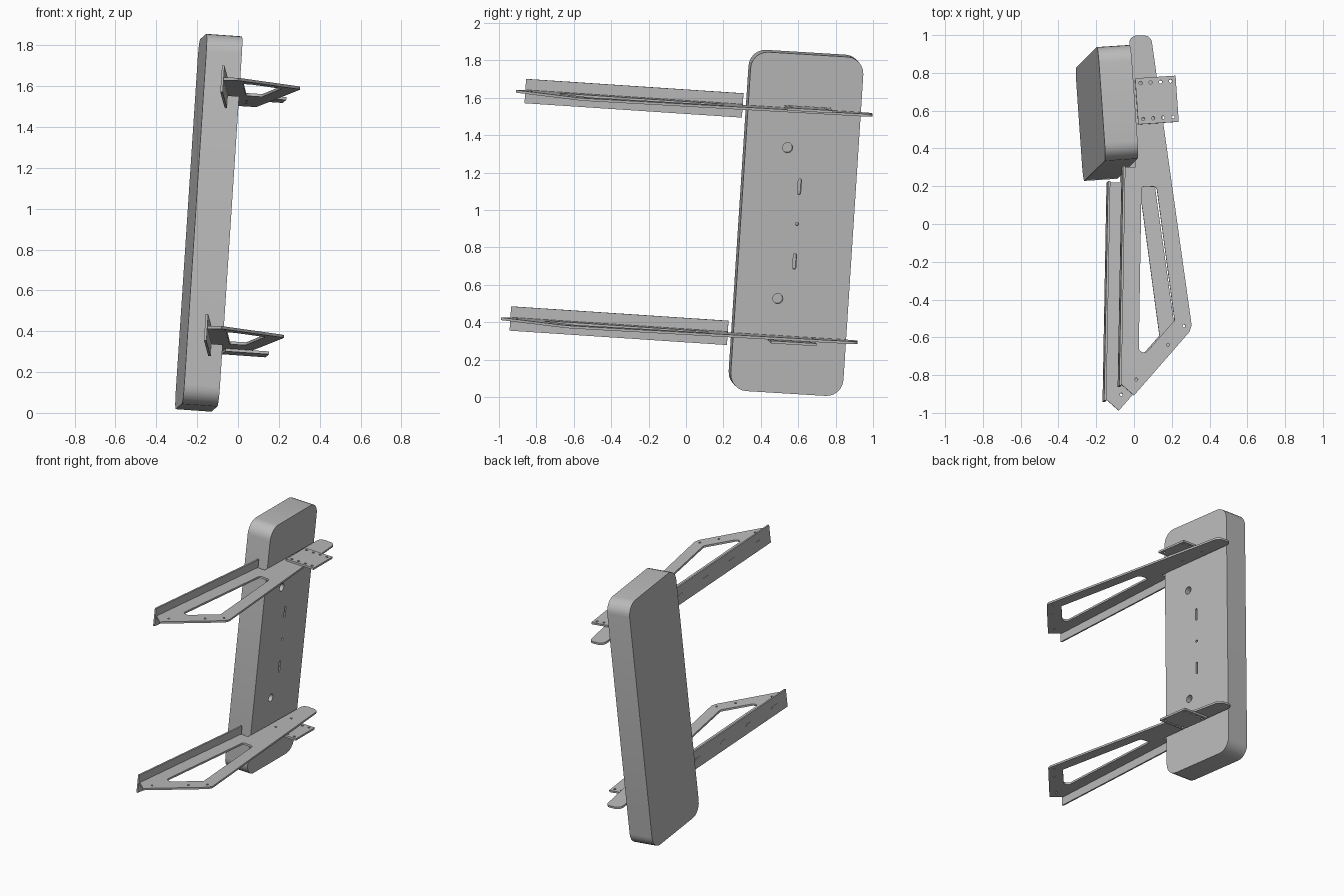
import bpy, bmesh, math
from mathutils import Matrix, Vector

cube = bpy.data.objects.get("Cube")
if cube:
    bpy.data.objects.remove(cube, do_unlink=True)

grey = bpy.data.materials.new("plain grey")
grey.use_nodes = True
grey.diffuse_color = (0.5, 0.5, 0.5, 1)
grey.node_tree.nodes["Principled BSDF"].inputs["Base Color"].default_value = grey.diffuse_color


def frame(origin, up, depth):
    """Orthonormal frame: returns (side, depth, up, origin)."""
    up = Vector(up).normalized()
    depth = Vector(depth)
    depth = (depth - up * depth.dot(up)).normalized()
    return depth.cross(up), depth, up, Vector(origin)


def to_matrix(x, y, z, origin):
    m = Matrix((x, y, z)).transposed().to_4x4()
    m.translation = origin
    return m


def rounded(corners, steps=6):
    """Outline from (x, y, radius) corners, each rounded by a tangent arc."""
    out = []
    for i, (x, y, r) in enumerate(corners):
        p = Vector((x, y))
        a = (Vector(corners[i - 1][:2]) - p).normalized()
        b = (Vector(corners[(i + 1) % len(corners)][:2]) - p).normalized()
        if r == 0:
            out.append(p)
            continue
        half = a.angle(b) / 2
        centre = p + (a + b).normalized() * r / math.sin(half)
        start = p + a * r / math.tan(half) - centre
        end = p + b * r / math.tan(half) - centre
        turn = start.angle_signed(end)
        for k in range(steps + 1):
            out.append(centre + Matrix.Rotation(-turn * k / steps, 2) @ start)
    return out


def rect(x, y, w, h, r=0):
    return rounded([(x - w / 2, y - h / 2, r), (x + w / 2, y - h / 2, r),
                    (x + w / 2, y + h / 2, r), (x - w / 2, y + h / 2, r)])


def circle(x, y, r, n=20):
    return [Vector((x + r * math.cos(math.tau * k / n), y + r * math.sin(math.tau * k / n)))
            for k in range(n)]


def sheet(name, outlines, thickness, matrix):
    """Filled outlines (inner ones become holes) given a thickness."""
    curve = bpy.data.curves.new(name, "CURVE")
    curve.dimensions = "2D"
    curve.fill_mode = "BOTH"
    curve.extrude = thickness / 2
    for pts in outlines:
        s = curve.splines.new("POLY")
        s.points.add(len(pts) - 1)
        for sp, p in zip(s.points, pts):
            sp.co = (p.x, p.y, 0, 1)
        s.use_cyclic_u = True
    temp = bpy.data.objects.new(name + " curve", curve)
    bpy.context.collection.objects.link(temp)
    dg = bpy.context.evaluated_depsgraph_get()
    mesh = bpy.data.meshes.new_from_object(temp.evaluated_get(dg))
    bpy.data.objects.remove(temp, do_unlink=True)
    bm = bmesh.new()
    bm.from_mesh(mesh)
    bmesh.ops.remove_doubles(bm, verts=bm.verts, dist=0.0001)
    bmesh.ops.recalc_face_normals(bm, faces=bm.faces)
    bm.to_mesh(mesh)
    bm.free()
    mesh.materials.clear()
    mesh.materials.append(grey)
    obj = bpy.data.objects.new(name, mesh)
    obj.matrix_world = matrix
    bpy.context.collection.objects.link(obj)
    return obj


UP = (0.066, 0.065, 1)

# Leaning block with rounded corners and recesses in its left face
side, depth, up, centre = frame((-0.143, 0.588, 0.931), UP, (-0.07, 1, -0.06))
THICK = 0.175
block = sheet("block", [rect(0, 0, 0.605, 1.82, 0.09)], THICK, to_matrix(depth, up, side, centre))
recesses = [circle(-0.077, 0.405, 0.027), circle(-0.077, -0.405, 0.027), circle(0, 0, 0.009),
            rect(0, 0.2, 0.017, 0.085, 0.008), rect(0, -0.2, 0.017, 0.085, 0.008)]
cutter = sheet("recess cutter", recesses, 0.08,
               to_matrix(depth, up, side, centre + side * THICK / 2))
cutter.hide_render = True
mod = block.modifiers.new("recesses", "BOOLEAN")
mod.operation = "DIFFERENCE"
mod.object = cutter
bpy.context.view_layer.objects.active = block
bpy.ops.object.modifier_apply(modifier=mod.name)
bpy.data.objects.remove(cutter, do_unlink=True)

# Bracket outlines
PLATE = 0.014
RAIL_X = -0.061
arm_outline = rounded([(-0.055, -0.85, 0), (0.016, -0.91, 0), (0.305, -0.565, 0.01),
                       (0.315, -0.53, 0.01), (0.072, 1.0, 0.04), (-0.045, 1.0, 0.04),
                       (0.0, 0.35, 0), (0.0, 0.3, 0), (-0.055, 0.3, 0)])
arm_window = rounded([(0.037, -0.68, 0.025), (0.077, -0.68, 0.025), (0.224, -0.507, 0.015),
                      (0.116, 0.2, 0.02), (0.036, 0.2, 0.015)])
arm_holes = [circle(x, y, 0.008, 12) for x, y in
             [(0.275, -0.535), (0.192, -0.637), (0.027, -0.825), (0.035, 0.57), (0.025, 0.76)]]
clip_holes = [circle(-0.08 + 0.053 * i, y, 0.009, 12) for i in range(4) for y in (-0.095, 0.095)]
tabs = [rect(RAIL_X, -0.72 + 0.29 * i, 0.016, 0.06) for i in range(4)]

# Two brackets: arm plate, upright rail with tabs, and clip plate
for level, origin, clip_at, clip_side in [
        ("upper", (0, 0, 1.575), (0.12, 0.655), 1),
        ("lower", (-0.08, -0.08, 0.359), (0.038, 0.57), -1)]:
    x, y, z, o = frame(origin, UP, (0.018, 1, -0.067))
    flat = to_matrix(x, y, z, o)
    sheet(level + " arm plate", [arm_outline, arm_window] + arm_holes, PLATE, flat)
    sheet(level + " rail tabs", tabs, PLATE, flat)
    sheet(level + " rail", [rect(-0.28, 0, 1.165, 0.13)], 0.012,
          to_matrix(y, z, x, o + x * RAIL_X))
    # Clip lies on the arm plane but is turned with the block
    cx, cy = clip_at
    cz = o.z - (z.x * (cx - o.x) + z.y * (cy - o.y)) / z.z
    sheet(level + " clip plate", [rect(0, 0, 0.215, 0.245)] + clip_holes, PLATE,
          to_matrix(side, depth, up, Vector((cx, cy, cz)) + up * clip_side * (PLATE + 0.001)))

# Smooth the rounded corners, keep hard edges
bpy.ops.object.select_all(action="DESELECT")
for obj in bpy.context.scene.objects:
    if obj.type == "MESH":
        obj.select_set(True)
        bpy.context.view_layer.objects.active = obj
bpy.ops.object.shade_smooth_by_angle(angle=math.radians(30))
